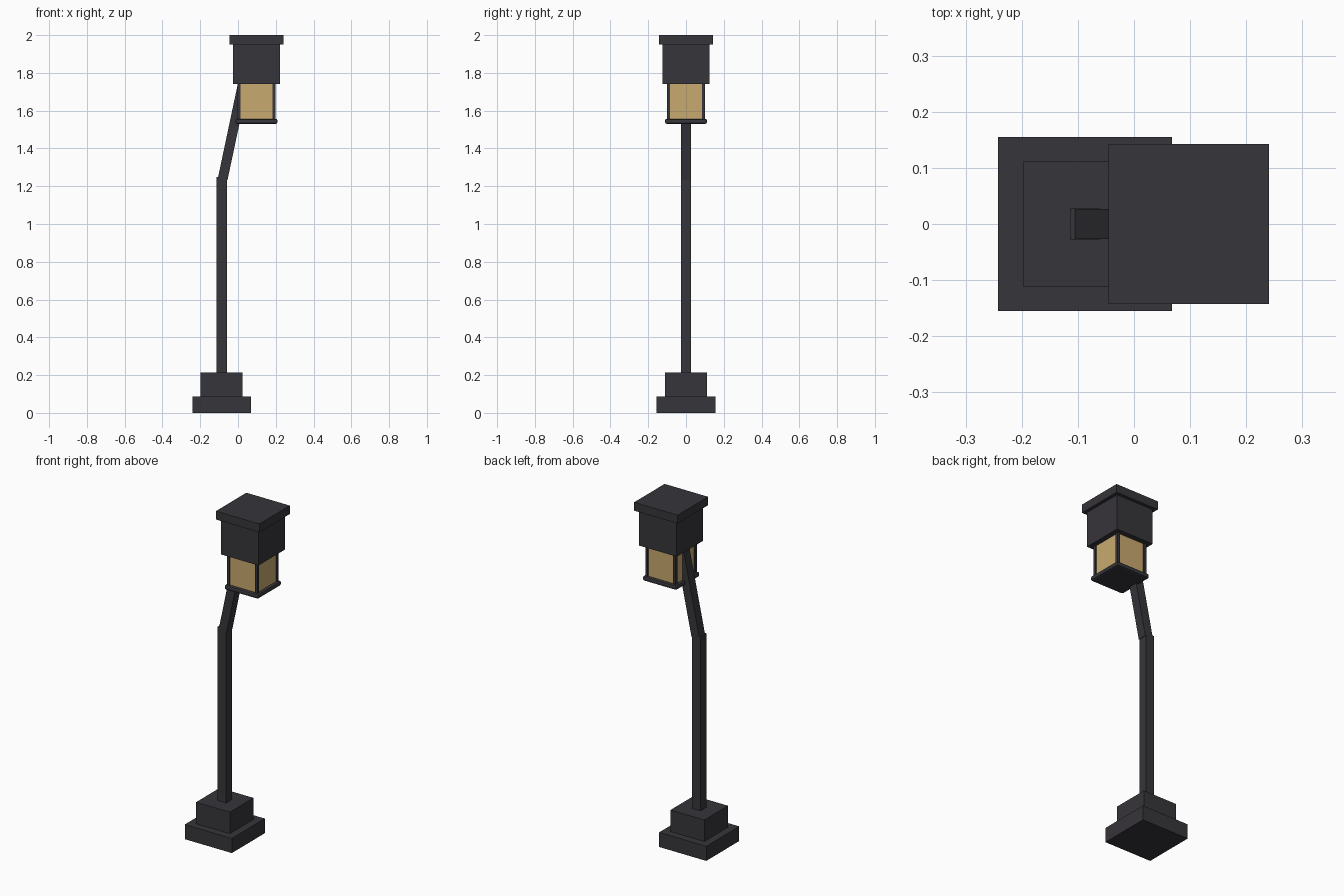
import bpy
import math
from mathutils import Vector

cube = bpy.data.objects.get("Cube")
if cube:
    bpy.data.objects.remove(cube, do_unlink=True)


def make_material(name, rgb):
    mat = bpy.data.materials.new(name)
    mat.use_nodes = True
    colour = (*rgb, 1)
    mat.diffuse_color = colour
    mat.node_tree.nodes["Principled BSDF"].inputs["Base Color"].default_value = colour
    return mat


metal = make_material("dark metal", (0.037, 0.035, 0.042))
glass = make_material("amber glass", (0.58, 0.40, 0.16))


def box(name, x, y, width, depth, bottom, top, mat=metal):
    """Box standing between two heights, with its scale applied."""
    bpy.ops.mesh.primitive_cube_add(size=1, location=(x, y, (bottom + top) / 2))
    obj = bpy.context.object
    obj.name = name
    obj.data.name = name
    obj.scale = (width, depth, top - bottom)
    bpy.ops.object.transform_apply(location=False, rotation=False, scale=True)
    obj.data.materials.append(mat)
    return obj


POLE_X = -0.087
LAMP_X = 0.098

# Stepped base and upright pole
box("base_plinth", POLE_X, 0, 0.31, 0.31, 0, 0.087)
box("base_block", POLE_X, 0, 0.222, 0.222, 0.087, 0.215)
box("pole", POLE_X, 0, 0.055, 0.055, 0.215, 1.25)

# Leaning arm, running up into the lamp housing
start, end = Vector((-0.081, 0, 1.238)), Vector((0.04, 0, 1.81))
axis = end - start
arm = box("leaning_arm", 0, 0, 0.052, 0.054, 0, axis.length)
arm.location = (start + end) / 2
arm.rotation_euler.y = math.atan2(axis.x, axis.z)

# Lantern: tray, glass, corner posts, housing and cap
tray = box("lantern_tray", LAMP_X, 0, 0.222, 0.222, 1.53, 1.557)
bevel = tray.modifiers.new("rounded edges", "BEVEL")
bevel.width = 0.009
bevel.segments = 2
box("lantern_glass", LAMP_X, 0, 0.186, 0.186, 1.557, 1.74, glass)
for side_x, x_name in ((-1, "right"), (1, "left")):
    for side_y, y_name in ((-1, "front"), (1, "back")):
        box(f"corner_post_{y_name}_{x_name}", LAMP_X + side_x * 0.092,
            side_y * 0.092, 0.016, 0.016, 1.55, 1.745)
box("lamp_housing", LAMP_X, 0, 0.247, 0.247, 1.74, 1.95)
box("lamp_cap", LAMP_X, 0, 0.286, 0.286, 1.95, 2.0)
